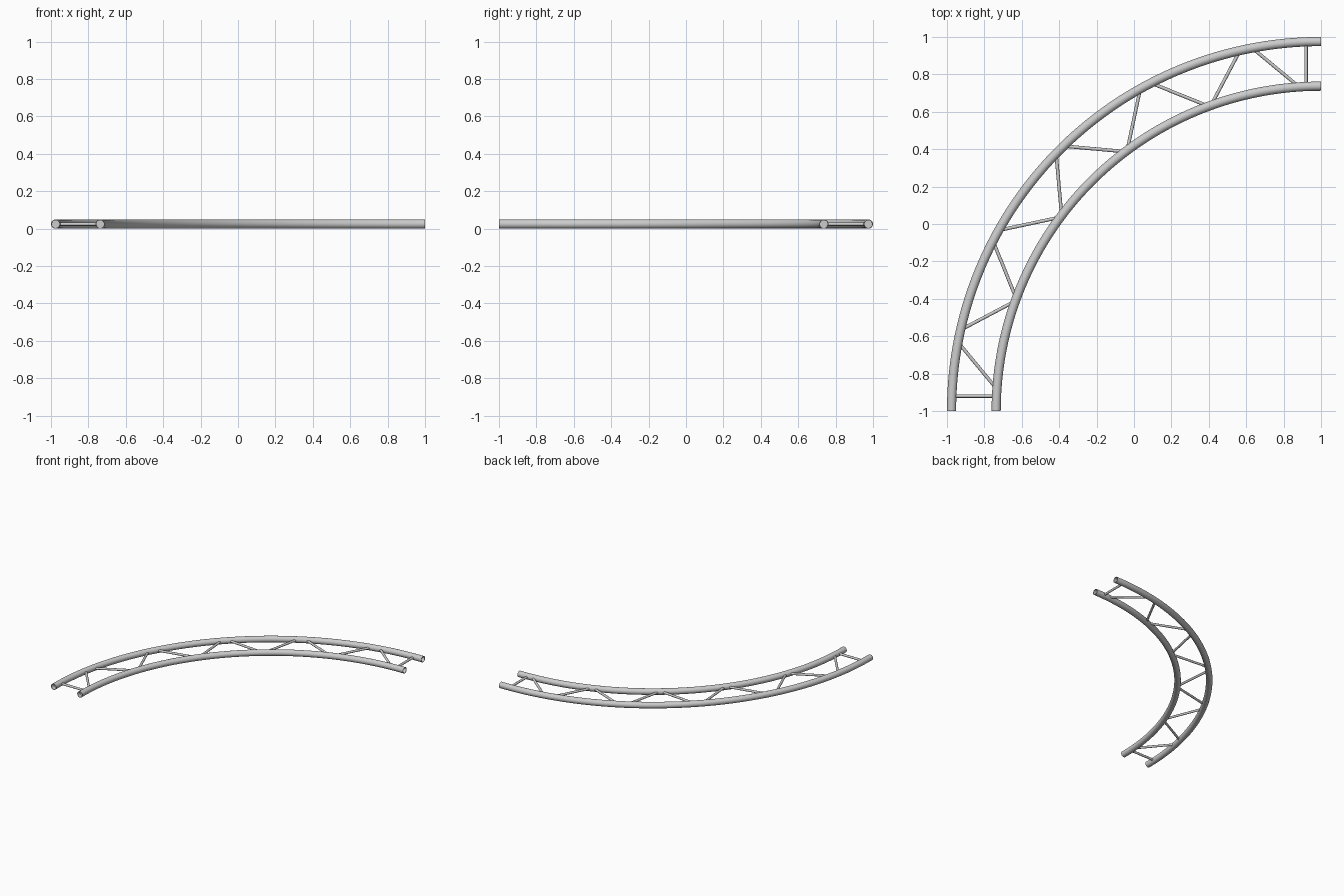
import bpy, bmesh
from math import sin, cos, pi, radians
from mathutils import Vector, Matrix

if "Cube" in bpy.data.objects:
    bpy.data.objects.remove(bpy.data.objects["Cube"])

TUBE_R, WALL = 0.0245, 0.004
CENTRE = Vector((1, -1, TUBE_R))
OUTER, INNER = 1.9755, 1.737
BRACE_R = 0.0092


def finish(bm, name):
    bmesh.ops.recalc_face_normals(bm, faces=bm.faces)
    me = bpy.data.meshes.new(name)
    bm.to_mesh(me)
    bm.free()
    ob = bpy.data.objects.new(name, me)
    bpy.context.collection.objects.link(ob)
    bpy.ops.object.select_all(action='DESELECT')
    bpy.context.view_layer.objects.active = ob
    ob.select_set(True)
    bpy.ops.object.shade_smooth_by_angle(angle=radians(35))
    return ob


def on_arc(radius, deg):
    a = radians(deg)
    return CENTRE + Vector((-radius * cos(a), radius * sin(a), 0))


def chord(name, radius, steps=72, sides=24):
    """Quarter-circle pipe with a recessed plug in each end."""
    bm = bmesh.new()

    def ring(r, deg):
        return [bm.verts.new(on_arc(radius + r * cos(t), deg) + Vector((0, 0, r * sin(t))))
                for t in (2 * pi * i / sides for i in range(sides))]

    bore = TUBE_R - WALL
    rings = [ring(bore, 1)]
    rings.append(ring(bore, 0))
    rings += [ring(TUBE_R, 90 * i / steps) for i in range(steps + 1)]
    rings += [ring(bore, 90), ring(bore, 89)]
    for a, b in zip(rings, rings[1:]):
        for i in range(sides):
            j = (i + 1) % sides
            bm.faces.new((a[i], a[j], b[j], b[i]))
    bm.faces.new(rings[0])
    bm.faces.new(rings[-1])
    return finish(bm, name)


def brace(name, p, q):
    """Thin rod whose ends sink slightly into the two chords."""
    p, q = Vector((*p, TUBE_R)), Vector((*q, TUBE_R))
    d = (q - p).normalized()
    p, q = p - d * 0.012, q + d * 0.012
    mat = Matrix.Translation((p + q) / 2) @ d.to_track_quat('Z', 'Y').to_matrix().to_4x4()
    bm = bmesh.new()
    bmesh.ops.create_cone(bm, cap_ends=True, segments=16, radius1=BRACE_R,
                          radius2=BRACE_R, depth=(q - p).length, matrix=mat)
    return finish(bm, name)


# main curved pipes
chord("outer_chord", OUTER)
chord("inner_chord", INNER)

# end strut and zigzag braces of one half, mirrored over the diagonal
half = [((-0.955, -0.92), (-0.757, -0.92)),
        ((-0.748, -0.865), (-0.93, -0.645)),
        ((-0.915, -0.56), (-0.65, -0.42)),
        ((-0.635, -0.385), (-0.75, -0.10)),
        ((-0.705, -0.03), (-0.40, 0.035)),
        ((-0.39, 0.08), (-0.415, 0.36))]
for i, (p, q) in enumerate(half):
    kind = "end_strut" if i == 0 else f"brace_{i}"
    brace(kind + "_left", p, q)
    brace(kind + "_right", (-p[1], -p[0]), (-q[1], -q[0]))
